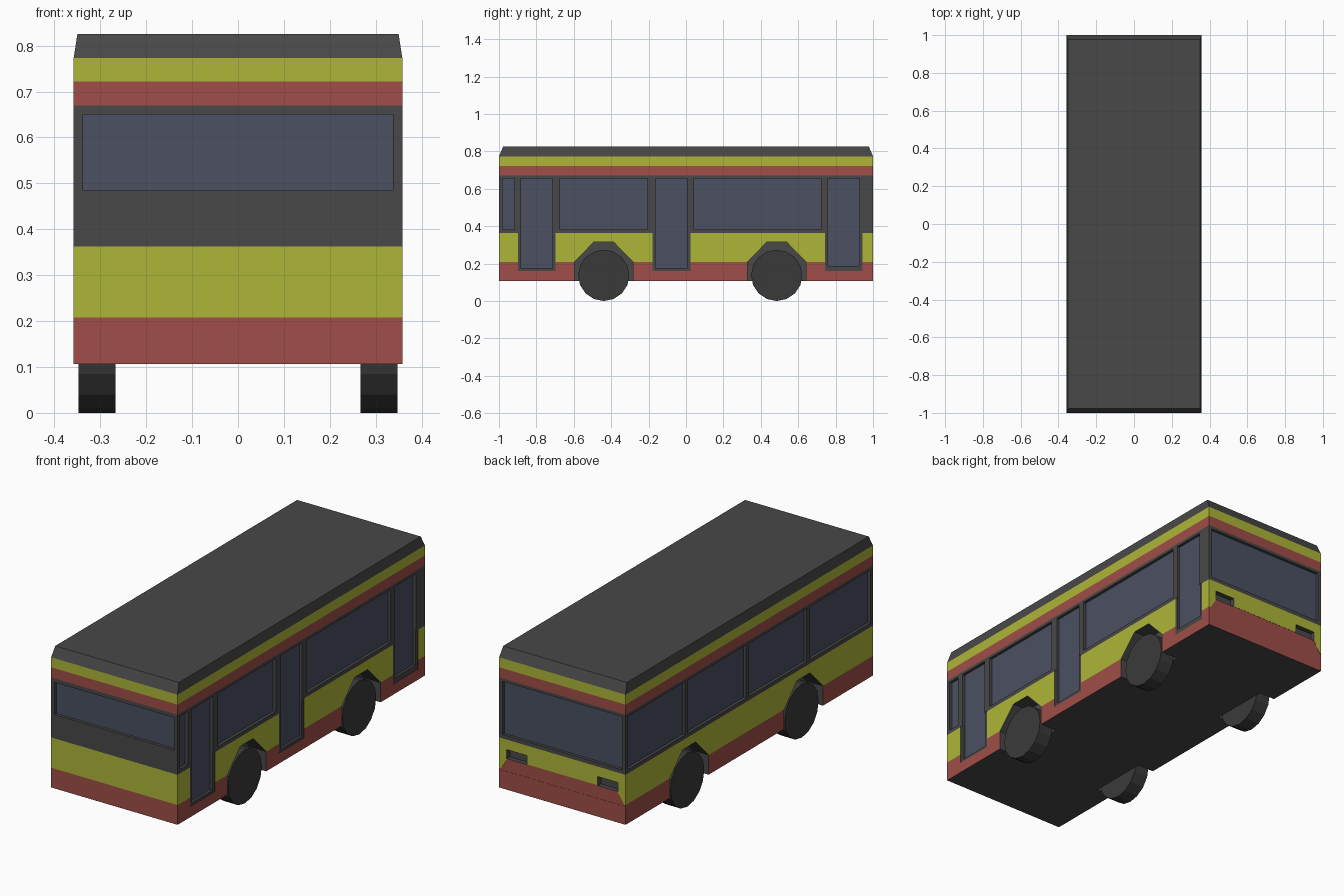
import bpy, bmesh, math
from mathutils import Matrix

if "Cube" in bpy.data.objects:
    bpy.data.objects.remove(bpy.data.objects["Cube"])

W, L = 0.358, 1.0


def material(name, rgb):
    m = bpy.data.materials.new(name)
    m.diffuse_color = (*rgb, 1)
    m.use_nodes = True
    m.node_tree.nodes["Principled BSDF"].inputs["Base Color"].default_value = m.diffuse_color
    return m


MATS = [material("red paint", (0.35, 0.076, 0.065)),
        material("yellow paint", (0.42, 0.47, 0.04)),
        material("dark trim", (0.065, 0.065, 0.065)),
        material("tinted glass", (0.069, 0.08, 0.122)),
        material("tyre rubber", (0.042, 0.042, 0.042))]
RED, YELLOW, DARK, GLASS, TYRE = range(5)


def finish(name, bm):
    bmesh.ops.recalc_face_normals(bm, faces=bm.faces)
    me = bpy.data.meshes.new(name)
    bm.to_mesh(me)
    bm.free()
    for m in MATS:
        me.materials.append(m)
    ob = bpy.data.objects.new(name, me)
    bpy.context.collection.objects.link(ob)
    return ob


def place(side, u, z, d):
    """Point on a wall: u along it, z up, d outwards from its surface."""
    return {"right": (W + d, u, z), "left": (-W - d, u, z),
            "front": (u, -L - d, z), "back": (u, L + d, z)}[side]


def recess(bm, side, outline, depth, floor, reveal=DARK):
    inner = [bm.verts.new(place(side, u, z, -depth)) for u, z in outline]
    outer = [bm.verts.new(place(side, u, z, 0.03)) for u, z in outline]
    bm.faces.new(inner).material_index = floor
    bm.faces.new(outer[::-1]).material_index = reveal
    n = len(outline)
    for i in range(n):
        j = (i + 1) % n
        bm.faces.new((inner[i], inner[j], outer[j], outer[i])).material_index = reveal


def rect(u0, u1, z0, z1):
    return [(u0, z0), (u1, z0), (u1, z1), (u0, z1)]


def carve(body, bm, name):
    cutter = finish(name, bm)
    cutter.hide_render = True
    cutter.hide_viewport = True
    mod = body.modifiers.new(name, 'BOOLEAN')
    mod.operation = 'DIFFERENCE'
    mod.solver = 'EXACT'
    mod.object = cutter


# Body shell: stacked painted bands and a chamfered roof
bm = bmesh.new()
levels = [(0.107, W, L), (0.208, W, L), (0.363, W, L), (0.67, W, L),
          (0.722, W, L), (0.773, W, L), (0.825, 0.350, 0.978)]
rings = [[bm.verts.new((sx * x, sy * y, z)) for sx, sy in ((-1, -1), (1, -1), (1, 1), (-1, 1))]
         for z, x, y in levels]
for lo, hi, mat in zip(rings, rings[1:], (RED, YELLOW, DARK, RED, YELLOW, DARK)):
    for i in range(4):
        j = (i + 1) % 4
        bm.faces.new((lo[i], lo[j], hi[j], hi[i])).material_index = mat
bm.faces.new(rings[0][::-1]).material_index = DARK
bm.faces.new(rings[-1]).material_index = DARK
body = finish("bus_body", bm)

# Wheel arches, door surrounds and the raised red area at the back
AXLES = (-0.44, 0.485)
bm = bmesh.new()
for y in AXLES:
    arch = [(y - 0.157, 0.06), (y + 0.157, 0.06), (y + 0.157, 0.208),
            (y + 0.053, 0.315), (y - 0.053, 0.315), (y - 0.157, 0.208)]
    for side in ("left", "right"):
        recess(bm, side, arch, 0.093, DARK)
for y0, y1 in ((-0.898, -0.697), (-0.18, 0.023), (0.742, 0.945)):
    recess(bm, "right", rect(y0, y1, 0.161, 0.366), 0.002, DARK)
recess(bm, "back", [(-0.355, 0.2), (0.355, 0.2), (0.31, 0.267), (-0.31, 0.267)], 0.001, RED, RED)
carve(body, bm, "panel_cutter")

# Windows, glazed doors and rear light pockets
bm = bmesh.new()
for y0, y1, z0 in ((-0.98, -0.917, 0.383), (-0.883, -0.715, 0.175), (-0.675, -0.205, 0.383),
                   (-0.163, 0.006, 0.175), (0.042, 0.723, 0.383), (0.758, 0.927, 0.187)):
    recess(bm, "right", rect(y0, y1, z0, 0.655), 0.015, GLASS)
for y0, y1 in ((-0.98, -0.49), (-0.465, 0.0), (0.025, 0.495), (0.52, 0.98)):
    recess(bm, "left", rect(y0, y1, 0.383, 0.655), 0.015, GLASS)
recess(bm, "front", rect(-0.338, 0.338, 0.485, 0.65), 0.015, GLASS)
recess(bm, "back", rect(-0.338, 0.338, 0.383, 0.655), 0.015, GLASS)
for s in (-1, 1):
    a, b = sorted((s * 0.2, s * 0.315))
    recess(bm, "back", rect(a, b, 0.265, 0.312), 0.025, DARK)
carve(body, bm, "window_cutter")

# Wheels: sixteen-sided drums
for y, end in zip(AXLES, ("front", "rear")):
    for s, side in ((-1, "left"), (1, "right")):
        bm = bmesh.new()
        bmesh.ops.create_cone(bm, cap_ends=True, segments=16, radius1=0.137, radius2=0.137, depth=0.08,
                              matrix=Matrix.Translation((s * 0.307, y, 0.137))
                              @ Matrix.Rotation(math.pi / 2, 4, 'Y'))
        for f in bm.faces:
            f.material_index = TYRE
        finish(f"{end}_{side}_wheel", bm)
